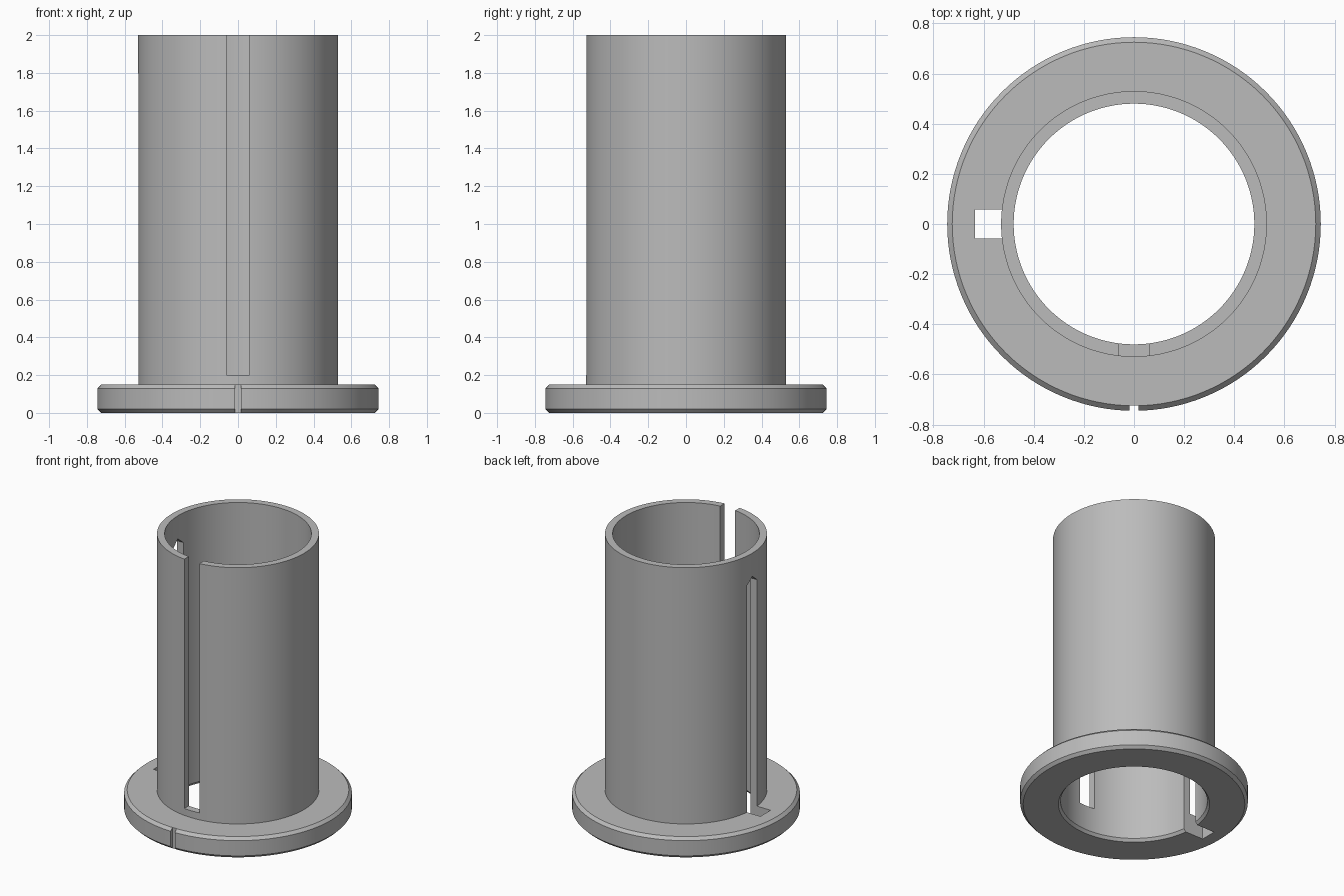
import bpy
import bmesh
from math import cos, sin, tau, radians

cube = bpy.data.objects.get("Cube")
if cube:
    bpy.data.objects.remove(cube, do_unlink=True)

SEGMENTS = 128
BORE, TUBE, FLANGE = 0.48, 0.53, 0.745
HEIGHT, FLANGE_TOP, CHAMFER = 2.0, 0.15, 0.02

grey = bpy.data.materials.new("plain grey")
grey.use_nodes = True
colour = (0.5, 0.5, 0.5, 1)
grey.diffuse_color = colour
grey.node_tree.nodes["Principled BSDF"].inputs["Base Color"].default_value = colour


def make_object(name, bm):
    bmesh.ops.recalc_face_normals(bm, faces=bm.faces)
    mesh = bpy.data.meshes.new(name)
    bm.to_mesh(mesh)
    bm.free()
    mesh.materials.append(grey)
    obj = bpy.data.objects.new(name, mesh)
    bpy.context.collection.objects.link(obj)
    return obj


def lathe(name, profile):
    """Revolve a closed (radius, z) profile around the z axis."""
    bm = bmesh.new()
    rings = []
    for i in range(SEGMENTS):
        a = tau * i / SEGMENTS
        rings.append([bm.verts.new((r * cos(a), r * sin(a), z)) for r, z in profile])
    n = len(profile)
    for i, ring in enumerate(rings):
        after = rings[(i + 1) % SEGMENTS]
        for j in range(n):
            k = (j + 1) % n
            bm.faces.new((ring[j], after[j], after[k], ring[k]))
    return make_object(name, bm)


def prism(name, outline, offset):
    """Extrude a planar outline along an offset."""
    bm = bmesh.new()
    face = bm.faces.new([bm.verts.new(p) for p in outline])
    result = bmesh.ops.extrude_face_region(bm, geom=[face], use_keep_orig=True)
    moved = [v for v in result["geom"] if isinstance(v, bmesh.types.BMVert)]
    bmesh.ops.translate(bm, verts=moved, vec=offset)
    return make_object(name, bm)


def box(name, low, high):
    (x0, y0, z0), (x1, y1, z1) = low, high
    base = [(x0, y0, z0), (x1, y0, z0), (x1, y1, z0), (x0, y1, z0)]
    return prism(name, base, (0, 0, z1 - z0))


# Tube and chamfered flange in one turned piece
sleeve = lathe("flanged_sleeve", [
    (BORE, CHAMFER),
    (BORE + 0.015, 0),
    (FLANGE - CHAMFER, 0),
    (FLANGE, CHAMFER),
    (FLANGE, FLANGE_TOP - CHAMFER),
    (FLANGE - CHAMFER, FLANGE_TOP),
    (TUBE, FLANGE_TOP),
    (TUBE, HEIGHT),
    (BORE, HEIGHT),
])

# Open slot down the front, index notch in the rim, peaked keyway at the side
w = 0.058
keyway = [(-0.635, y, z) for y, z in
          ((-w, -0.1), (w, -0.1), (w, 1.785), (0, 1.833), (-w, 1.785))]
cutters = [
    box("front_slot_cutter", (-0.06, -0.65, 0.2), (0.06, -0.3, 2.1)),
    box("rim_notch_cutter", (-0.017, -0.8, -0.1), (0.017, -0.724, 0.19)),
    prism("side_keyway_cutter", keyway, (0.335, 0, 0)),
]

bpy.ops.object.select_all(action="DESELECT")
sleeve.select_set(True)
bpy.context.view_layer.objects.active = sleeve
for cutter in cutters:
    mod = sleeve.modifiers.new(cutter.name, "BOOLEAN")
    mod.operation = "DIFFERENCE"
    mod.solver = "EXACT"
    mod.object = cutter
    bpy.ops.object.modifier_apply(modifier=mod.name)
    bpy.data.objects.remove(cutter, do_unlink=True)

bpy.ops.object.shade_smooth_by_angle(angle=radians(30))
